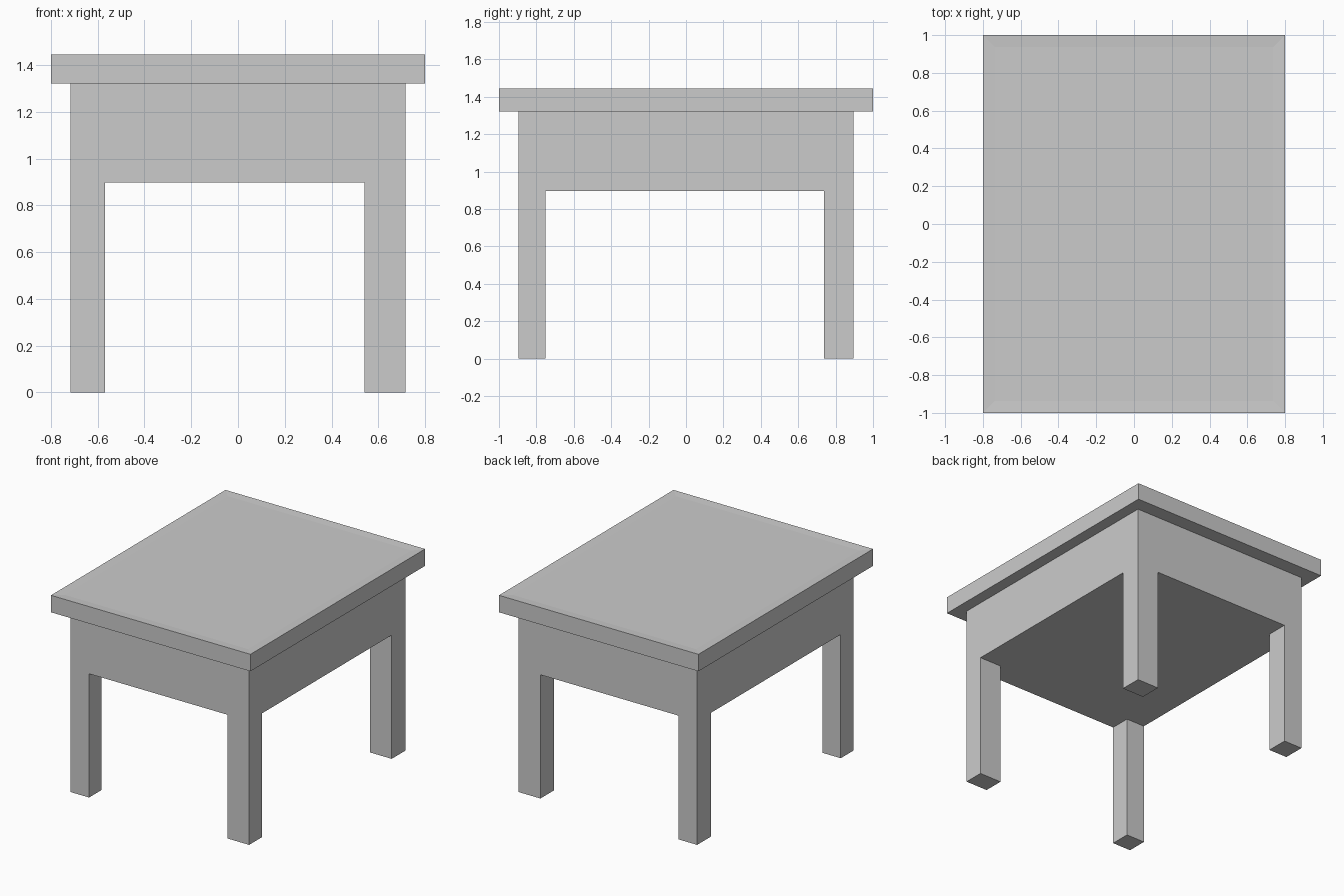
import bpy, bmesh
from mathutils import Vector

if "Cube" in bpy.data.objects:
    bpy.data.objects.remove(bpy.data.objects["Cube"])


def box_mesh(x0, x1, y0, y1, z0, z1):
    bm = bmesh.new()
    bmesh.ops.create_cube(bm, size=1)
    for v in bm.verts:
        v.co = Vector((x1 if v.co.x > 0 else x0,
                       y1 if v.co.y > 0 else y0,
                       z1 if v.co.z > 0 else z0))
    return bm


def finish(name, bm):
    bmesh.ops.recalc_face_normals(bm, faces=bm.faces)
    mesh = bpy.data.meshes.new(name)
    bm.to_mesh(mesh)
    bm.free()
    obj = bpy.data.objects.new(name, mesh)
    bpy.context.collection.objects.link(obj)
    return obj


APRON_Z, SLAB_Z, TOP_Z = 0.897, 1.321, 1.444
HX, HY = 0.716, 0.895

# Tabletop with a very shallow dished centre
bm = box_mesh(-0.8, 0.8, -1.0, 1.0, SLAB_Z, TOP_Z)
top = [f for f in bm.faces if f.calc_center_median().z > TOP_Z - 0.01]
bmesh.ops.inset_region(bm, faces=top, thickness=0.09)
for v in top[0].verts:
    v.co.z -= 0.004
finish("tabletop", bm)

# Apron block, cut along the inner leg lines, with corner cells drawn down as legs
bm = box_mesh(-HX, HX, -HY, HY, APRON_Z, SLAB_Z)
for axis, pos in (((1, 0, 0), -0.568), ((1, 0, 0), 0.541),
                  ((0, 1, 0), -0.750), ((0, 1, 0), 0.738)):
    bmesh.ops.bisect_plane(bm, geom=bm.verts[:] + bm.edges[:] + bm.faces[:],
                           plane_co=Vector(axis) * pos, plane_no=axis)
corners = []
for f in bm.faces:
    c = f.calc_center_median()
    if c.z < APRON_Z + 0.01 and abs(c.x) > 0.5 and abs(c.y) > 0.7:
        corners.append(f)
ext = bmesh.ops.extrude_discrete_faces(bm, faces=corners)
for f in ext["faces"]:
    for v in f.verts:
        v.co.z = 0
finish("apron_and_legs", bm)
